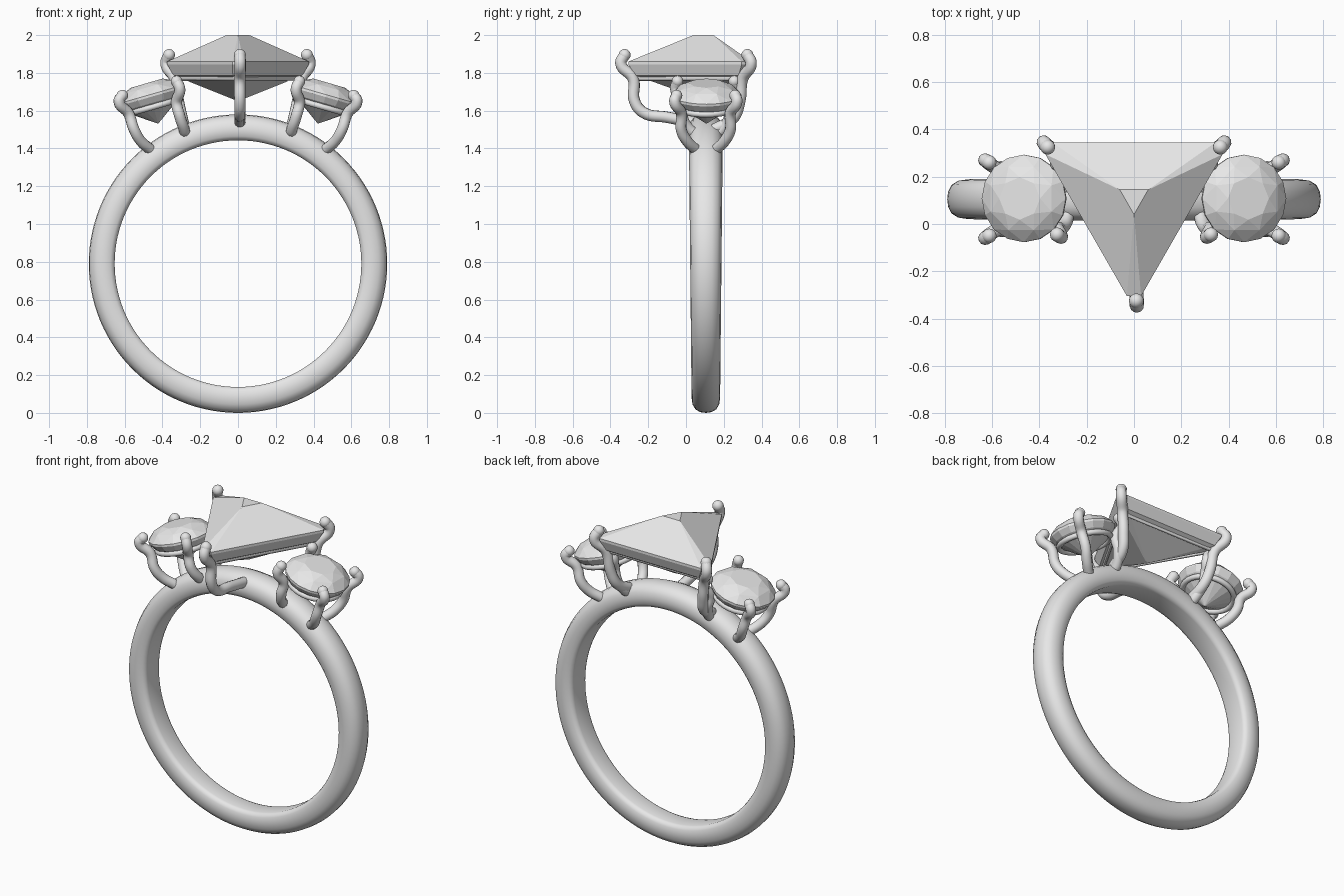
import bpy, bmesh
from math import sin, cos, pi, radians
from mathutils import Matrix, Vector

cube = bpy.data.objects.get("Cube")
if cube:
    bpy.data.objects.remove(cube, do_unlink=True)

# One plain grey for metal and stones
grey = bpy.data.materials.new("plain_grey")
grey.use_nodes = True
COLOUR = (0.8, 0.8, 0.8, 1)
grey.diffuse_color = COLOUR
grey.node_tree.nodes["Principled BSDF"].inputs["Base Color"].default_value = COLOUR

MID_Y = 0.105     # centre plane of the band
BAND_Z = 0.79     # centre height of the band


def finish(name, bm, smooth):
    bmesh.ops.recalc_face_normals(bm, faces=bm.faces)
    mesh = bpy.data.meshes.new(name)
    bm.to_mesh(mesh)
    bm.free()
    mesh.materials.append(grey)
    obj = bpy.data.objects.new(name, mesh)
    bpy.context.collection.objects.link(obj)
    if smooth:
        bpy.ops.object.select_all(action="DESELECT")
        obj.select_set(True)
        bpy.context.view_layer.objects.active = obj
        bpy.ops.object.shade_smooth_by_angle(angle=radians(50))
    return obj


def gem(name, points, matrix=Matrix()):
    """Faceted stone: the convex hull of its facet corners."""
    bm = bmesh.new()
    for p in points:
        bm.verts.new(matrix @ Vector(p))
    bmesh.ops.convex_hull(bm, input=bm.verts)
    bmesh.ops.dissolve_limit(bm, angle_limit=radians(1), verts=bm.verts, edges=bm.edges)
    finish(name, bm, False)


def wire(name, points, radius, cyclic=False):
    """Round wire through the points, with a ball on the first one if open."""
    curve = bpy.data.curves.new(name + "_path", "CURVE")
    curve.dimensions = "3D"
    curve.bevel_depth = radius
    curve.bevel_resolution = 4
    curve.resolution_u = 8
    curve.use_fill_caps = True
    spline = curve.splines.new("BEZIER")
    spline.bezier_points.add(len(points) - 1)
    for bp, p in zip(spline.bezier_points, points):
        bp.co = p
        bp.handle_left_type = bp.handle_right_type = "VECTOR" if cyclic else "AUTO"
    spline.use_cyclic_u = cyclic
    path = bpy.data.objects.new(name + "_path", curve)
    bpy.context.collection.objects.link(path)
    bpy.context.view_layer.update()
    mesh = path.evaluated_get(bpy.context.evaluated_depsgraph_get()).to_mesh()
    bm = bmesh.new()
    bm.from_mesh(mesh)
    bpy.data.objects.remove(path, do_unlink=True)
    if not cyclic:
        bmesh.ops.create_uvsphere(bm, u_segments=16, v_segments=10, radius=radius * 1.05,
                                  matrix=Matrix.Translation(points[0]))
    finish(name, bm, True)


# Band: rounded profile swept round, a little wider towards the top
half = [(0.653, 0.055), (0.658, 0.072), (0.675, 0.085), (0.71, 0.09),
        (0.745, 0.084), (0.772, 0.065), (0.786, 0.035)]
profile = half + [(0.79, 0)] + [(r, -w) for r, w in reversed(half)]
bm = bmesh.new()
loops = []
STEPS = 112
for i in range(STEPS):
    a = 2 * pi * i / STEPS
    widen = 0.92 + 0.08 * sin(a)
    loops.append([bm.verts.new((r * cos(a), MID_Y + w * widen, BAND_Z + r * sin(a)))
                  for r, w in profile])
for i, loop in enumerate(loops):
    after = loops[(i + 1) % STEPS]
    for j in range(len(profile)):
        k = (j + 1) % len(profile)
        bm.faces.new((loop[j], loop[k], after[k], after[j]))
finish("band", bm, True)

# Centre stone: triangle with clipped corners, small table, low pavilion
outline = [(s * x, y) for s in (-1, 1)
           for x, y in ((0.03, -0.305), (0.375, 0.295), (0.345, 0.345))]
table = [(-0.06, 0.145, 2), (0.06, 0.145, 2), (0, 0.04, 2)]
girdle = [(x, y, z) for x, y in outline for z in (1.845, 1.86)]
keel = [(x * 0.91, 0.11 + (y - 0.11) * 0.91, 1.787) for x, y in outline]
gem("centre_stone", table + girdle + keel + [(0, 0.11, 1.65)])

# Rail and prongs holding the centre stone
wire("centre_rail", [(-0.33, 0.295, 1.775), (0.33, 0.295, 1.775), (0, -0.275, 1.775)],
     0.017, cyclic=True)
wire("centre_front_prong",
     [(0.01, -0.325, 1.895), (0.012, -0.345, 1.85), (0.01, -0.28, 1.77), (0.01, -0.272, 1.65),
      (0.01, -0.225, 1.59), (0.01, -0.1, 1.565), (0.01, 0.06, 1.535)], 0.03)
for side, s in (("left", 1), ("right", -1)):
    wire("centre_back_prong_" + side,
         [(s * 0.365, 0.325, 1.895), (s * 0.382, 0.345, 1.85), (s * 0.335, 0.3, 1.77),
          (s * 0.315, 0.285, 1.65), (s * 0.295, 0.25, 1.56), (s * 0.28, 0.15, 1.5)], 0.03)


def ring(count, radius, z, turn=0.0):
    return [(radius * cos(2 * pi * (i + turn) / count),
             radius * sin(2 * pi * (i + turn) / count), z) for i in range(count)]


# Side stones: tilted round brilliants, each with a rail and four prongs
brilliant = (ring(8, 0.09, 0.068) + ring(8, 0.145, 0.046, 0.5) + ring(16, 0.185, 0.005)
             + ring(16, 0.185, -0.008) + ring(16, 0.165, -0.04) + [(0, 0, -0.155)])
for side, s in (("left", 1), ("right", -1)):
    seat = (Matrix.Translation((s * 0.465, MID_Y + 0.003, 1.68))
            @ Matrix.Rotation(s * radians(16), 4, "Y"))
    gem("side_stone_" + side, brilliant, seat)
    wire("side_rail_" + side, [seat @ Vector(p) for p in ring(32, 0.148, -0.062)],
         0.016, cyclic=True)
    for end, t in (("front", -1), ("back", 1)):
        outer = [(0.612, 0.155, 1.68), (0.63, 0.165, 1.65), (0.58, 0.13, 1.585),
                 (0.55, 0.13, 1.5), (0.515, 0.1, 1.44), (0.465, 0.055, 1.395)]
        inner = [(0.325, 0.15, 1.755), (0.308, 0.16, 1.715), (0.325, 0.125, 1.645),
                 (0.308, 0.125, 1.57), (0.285, 0.085, 1.5), (0.28, 0.05, 1.475)]
        for place, path in (("outer", outer), ("inner", inner)):
            wire(f"side_prong_{place}_{end}_{side}",
                 [(s * x, MID_Y + t * y, z) for x, y, z in path], 0.029)
